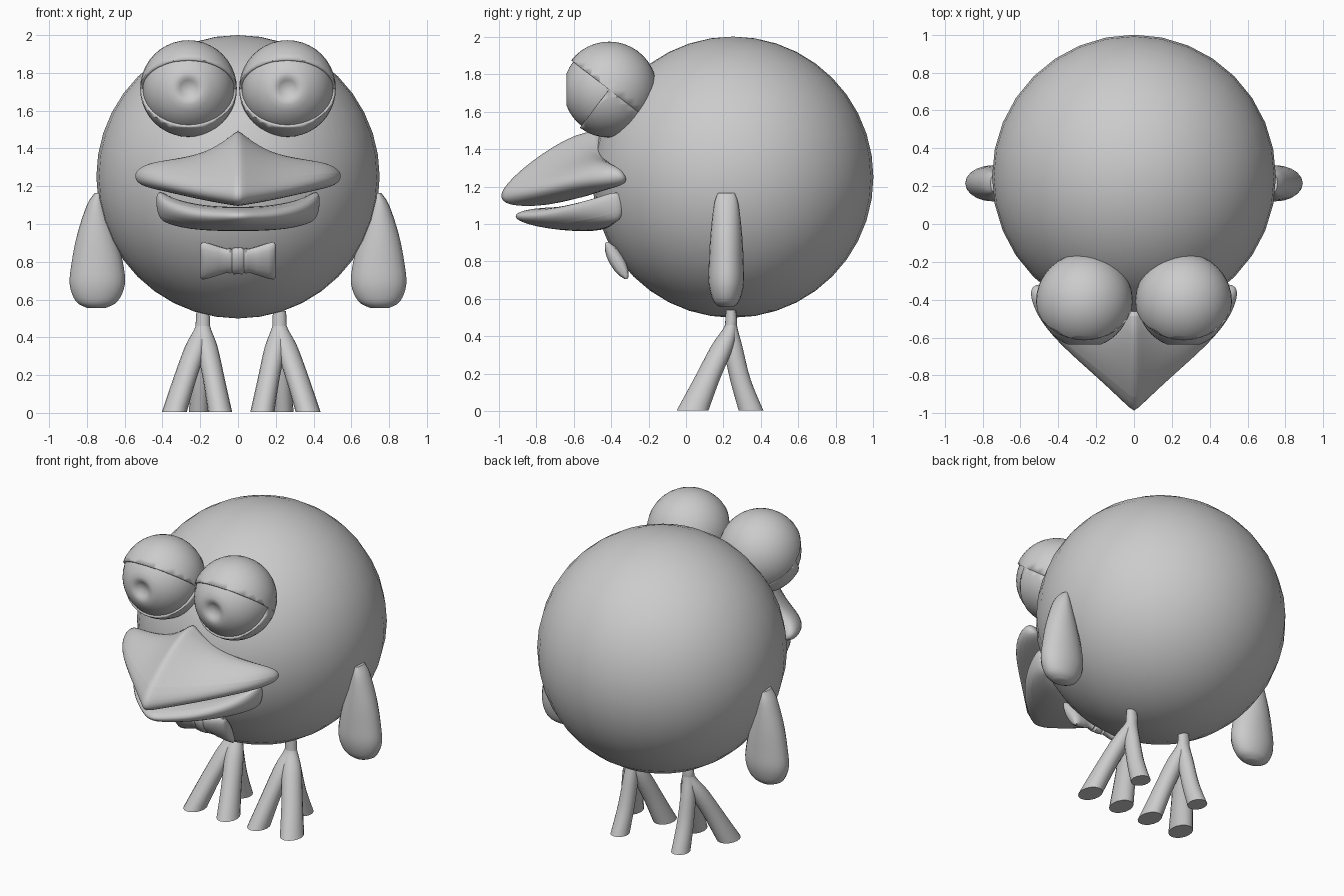
import bpy, bmesh
from math import sin, cos, pi, radians
from mathutils import Vector

cube = bpy.data.objects.get("Cube")
if cube:
    bpy.data.objects.remove(cube)

grey = bpy.data.materials.new("plain_grey")
grey.use_nodes = True
grey.diffuse_color = (0.6, 0.6, 0.6, 1)
grey.node_tree.nodes["Principled BSDF"].inputs["Base Color"].default_value = (0.6, 0.6, 0.6, 1)


def finish(name, bm, loc=(0, 0, 0), rot=(0, 0, 0), angle=50):
    bmesh.ops.recalc_face_normals(bm, faces=bm.faces)
    mesh = bpy.data.meshes.new(name)
    bm.to_mesh(mesh)
    bm.free()
    mesh.materials.append(grey)
    ob = bpy.data.objects.new(name, mesh)
    bpy.context.collection.objects.link(ob)
    ob.location, ob.rotation_euler = loc, rot
    bpy.ops.object.select_all(action='DESELECT')
    ob.select_set(True)
    bpy.context.view_layer.objects.active = ob
    bpy.ops.object.shade_smooth_by_angle(angle=radians(angle))
    return ob


def loft(rings, seg=20):
    """Stack of horizontal ellipses (x, y, z, rx, ry), capped at both ends."""
    bm = bmesh.new()
    loops = [[bm.verts.new((x + rx * cos(2 * pi * i / seg), y + ry * sin(2 * pi * i / seg), z))
              for i in range(seg)] for x, y, z, rx, ry in rings]
    for a, b in zip(loops, loops[1:]):
        for i in range(seg):
            j = (i + 1) % seg
            bm.faces.new((a[i], a[j], b[j], b[i]))
    bm.faces.new(loops[0][::-1])
    bm.faces.new(loops[-1])
    return bm


def smooth_rings(rings, steps=4):
    """Catmull-Rom refinement of a ring list."""
    pts = [Vector(r) for r in rings]
    pts = [pts[0]] + pts + [pts[-1]]
    out = []
    for p, a, b, n in zip(pts, pts[1:], pts[2:], pts[3:]):
        for k in range(steps):
            t = k / steps
            out.append(0.5 * (2 * a + (b - p) * t + (2 * p - 5 * a + 4 * b - n) * t * t
                              + (3 * a - p - 3 * b + n) * t ** 3))
    return out + [pts[-1]]


def beak(name, rows, creased):
    """Half shell from rows of points, closed into a loop, mirrored and subdivided."""
    bm = bmesh.new()
    grid = [[bm.verts.new(p) for p in row] for row in rows]
    for a, b in zip(grid, grid[1:] + grid[:1]):
        for i in range(len(a) - 1):
            bm.faces.new((a[i], a[i + 1], b[i + 1], b[i]))
    bm.faces.new([row[-1] for row in grid])
    layer = bm.edges.layers.float.new("crease_edge")
    for e in bm.edges:
        if all(abs(v.co.x) < 0.001 for v in e.verts):
            e[layer] = creased
    ob = finish(name, bm, angle=40)
    mirror = ob.modifiers.new("mirror", 'MIRROR')
    mirror.use_clip = True
    sub = ob.modifiers.new("smooth", 'SUBSURF')
    sub.levels = sub.render_levels = 3


# Round body
bm = bmesh.new()
bmesh.ops.create_uvsphere(bm, u_segments=32, v_segments=20, radius=0.75)
finish("body", bm, (0, 0.25, 1.25))

# Upper beak: base on the face, rim top, rim bottom, inner edge
beak("upper_beak", [
    [(0, -.38, 1.66), (.13, -.41, 1.48), (.3, -.42, 1.41), (.45, -.4, 1.37), (.53, -.34, 1.3)],
    [(0, -1.04, 1.2), (.21, -.84, 1.22), (.4, -.67, 1.25), (.53, -.51, 1.27), (.57, -.34, 1.27)],
    [(0, -1.0, 1.06), (.2, -.8, 1.1), (.38, -.63, 1.15), (.5, -.48, 1.18), (.55, -.34, 1.21)],
    [(0, -.36, 1.14), (.13, -.36, 1.15), (.27, -.34, 1.17), (.4, -.31, 1.19), (.5, -.28, 1.22)],
], 0.9)

# Lower beak
beak("lower_beak", [
    [(0, -.36, 1.1), (.13, -.36, 1.11), (.25, -.35, 1.13), (.35, -.33, 1.16), (.4, -.32, 1.19)],
    [(0, -.98, 1.09), (.19, -.83, 1.09), (.34, -.67, 1.12), (.43, -.5, 1.16), (.45, -.36, 1.2)],
    [(0, -.94, .99), (.18, -.79, .98), (.32, -.63, 1.0), (.41, -.48, 1.02), (.44, -.35, 1.05)],
    [(0, -.36, .93), (.15, -.36, .94), (.28, -.36, .95), (.36, -.35, .98), (.41, -.33, 1.0)],
], 0.3)

# Bow tie: sections along its length, then laid against the chest
half = [(0, .078, .04), (.022, .08, .04), (.032, .068, .032), (.042, .076, .036),
        (.055, .07, .03), (.1, .085, .038), (.16, .108, .04), (.19, .115, .032), (.2, .1, .015)]
sections = [(-x, h, t) for x, h, t in half[:0:-1]] + half
bow = loft([(0, 0, x, h, t) for x, h, t in sections], 16)
for v in bow.verts:
    v.co = Vector((v.co.z, v.co.y, v.co.x))
finish("bow_tie", bow, (0, -.37, .805), (.52, 0, 0))

# Eyeball profile: sphere ending in a shallow pupil dimple
profile = [(.243 * sin(a), -.243 * cos(a)) for a in [.02 + k * (pi - .38) / 20 for k in range(21)]]
profile += [(.06, .226), (.045, .216), (.025, .206), (.004, .203)]
UP, BACK = Vector((0, .61, .79)), Vector((0, .79, -.61))


def lid(name, loc, planes):
    bm = bmesh.new()
    bmesh.ops.create_uvsphere(bm, u_segments=32, v_segments=20, radius=0.256)
    for n in planes:
        bmesh.ops.bisect_plane(bm, geom=bm.verts[:] + bm.edges[:] + bm.faces[:],
                               plane_co=(0, 0, 0), plane_no=n, clear_inner=True)
    ob = finish(name, bm, loc)
    solid = ob.modifiers.new("thickness", 'SOLIDIFY')
    solid.thickness = 0.02
    solid.offset = -1


# Wing and toe rings on the +x side
wing = smooth_rings([(.75, .215, .556, .05, .035), (.748, .215, .59, .11, .07),
                     (.745, .215, .68, .146, .094), (.745, .215, .8, .135, .093),
                     (.75, .215, .95, .1, .084), (.75, .215, 1.1, .05, .066),
                     (.74, .215, 1.165, .018, .045)])
hip = [(.203, .24, .54, .034, .027), (.203, .24, .46, .038, .032)]
toes = {"outer_toe": hip + [(.24, .195, .35, .058, .06), (.302, .11, .17, .062, .07), (.354, .035, .005, .066, .085)],
        "inner_toe": hip + [(.18, .195, .35, .055, .06), (.143, .11, .17, .058, .07), (.112, .035, .005, .064, .085)],
        "back_toe": hip + [(.21, .25, .35, .045, .05), (.216, .29, .17, .05, .055), (.222, .347, .005, .055, .066)]}

for side, s in (("left", 1), ("right", -1)):
    eye_at = (.262 * s, -.41, 1.717)
    finish(side + "_eye", loft([(0, 0, z, r, r) for r, z in profile], 32), eye_at, (pi / 2, 0, 0))
    lid(side + "_upper_lid", eye_at, [UP])
    lid(side + "_lower_lid", eye_at, [-UP, BACK])
    finish(side + "_wing", loft([(s * x, y, z, a, b) for x, y, z, a, b in wing]))
    for name, rings in toes.items():
        finish(side + "_" + name,
               loft([(s * x + .017, y, z, a, b) for x, y, z, a, b in smooth_rings(rings)], 16))
